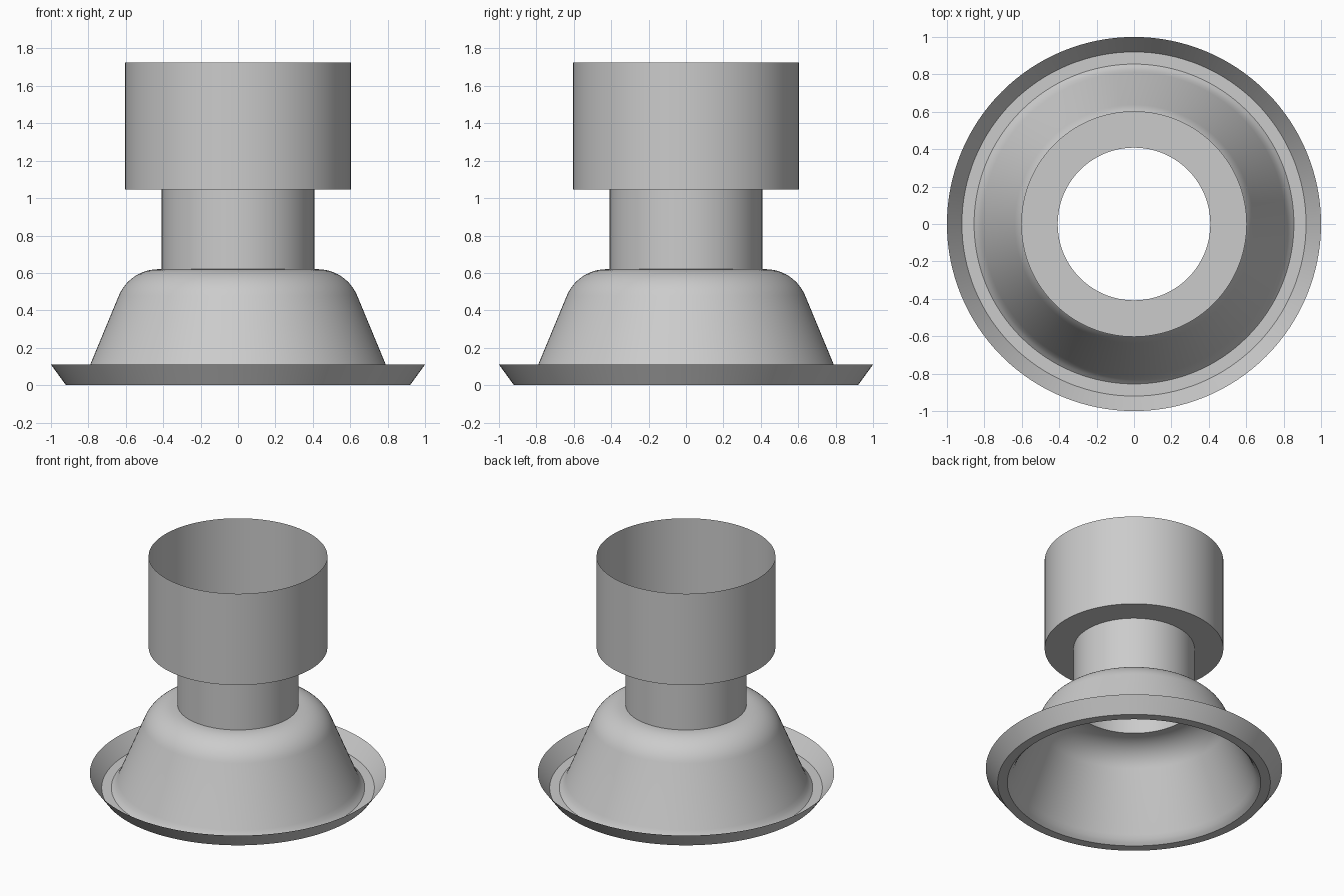
import bpy
import bmesh
from math import sin, cos, pi, radians

SEGMENTS = 128

cube = bpy.data.objects.get("Cube")
if cube:
    bpy.data.objects.remove(cube, do_unlink=True)

grey = bpy.data.materials.new("plain grey")
grey.use_nodes = True
colour = (0.6, 0.6, 0.6, 1)
grey.diffuse_color = colour
grey.node_tree.nodes["Principled BSDF"].inputs["Base Color"].default_value = colour


def lathe(name, profile):
    """Turn a (radius, height) profile, listed bottom to top, about the z axis."""
    bm = bmesh.new()
    rings = [[bm.verts.new((r * cos(2 * pi * i / SEGMENTS), r * sin(2 * pi * i / SEGMENTS), z))
              for i in range(SEGMENTS)] for r, z in profile]
    for low, high in zip(rings, rings[1:]):
        for i in range(SEGMENTS):
            j = (i + 1) % SEGMENTS
            bm.faces.new((low[i], low[j], high[j], high[i]))
    mesh = bpy.data.meshes.new(name)
    bm.to_mesh(mesh)
    bm.free()
    mesh.materials.append(grey)
    obj = bpy.data.objects.new(name, mesh)
    bpy.context.collection.objects.link(obj)
    bpy.ops.object.select_all(action="DESELECT")
    obj.select_set(True)
    bpy.context.view_layer.objects.active = obj
    bpy.ops.object.shade_smooth_by_angle(angle=radians(30))
    return obj


# Flared outer rim with its flat foot ring
lathe("base_rim", [(0.855, 0), (0.92, 0), (1.0, 0.11)])

# Bell: small curved foot, straight slope and rounded shoulder
shoulder = [(0.425 + 0.23 * sin(t), 0.39 + 0.23 * cos(t))
            for t in (radians(67.5 * (1 - k / 12)) for k in range(13))]
lathe("bell", [(0.855, 0), (0.838, 0.016), (0.824, 0.035), (0.81, 0.062)]
      + shoulder + [(0.408, 0.62)])

# Straight neck
lathe("neck", [(0.408, 0.62), (0.408, 1.045)])

# Open cup with a flat annular floor
lathe("cup", [(0.408, 1.045), (0.603, 1.045), (0.603, 1.725)])
